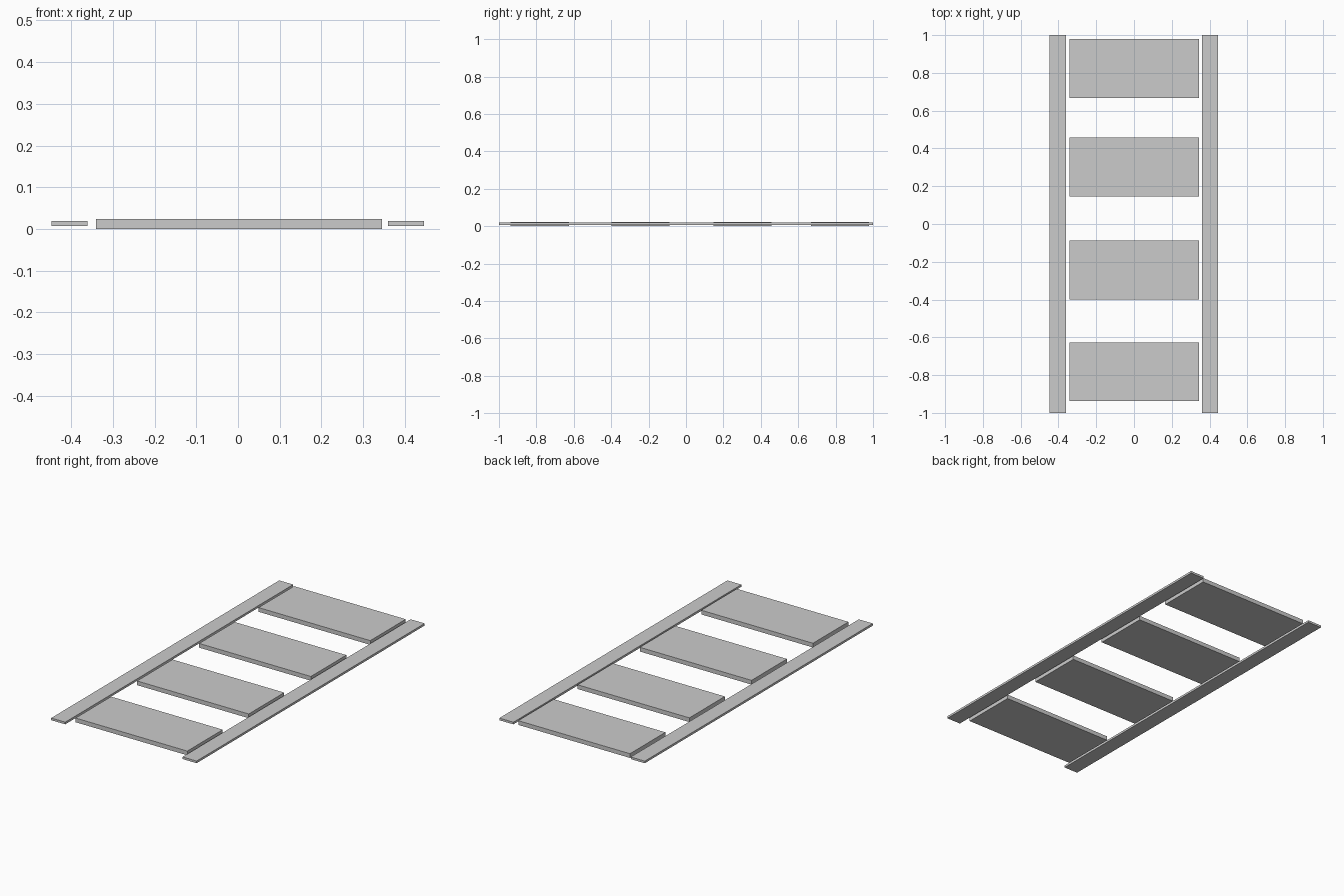
import bpy

if "Cube" in bpy.data.objects:
    bpy.data.objects.remove(bpy.data.objects["Cube"])


def box(name, x, y, z):
    """Add a box spanning the given (min, max) ranges."""
    centre = [(a + b) / 2 for a, b in (x, y, z)]
    bpy.ops.mesh.primitive_cube_add(size=1, location=centre)
    ob = bpy.context.object
    ob.name = name
    ob.scale = [b - a for a, b in (x, y, z)]
    bpy.ops.object.transform_apply(location=False, rotation=False, scale=True)
    return ob


# Two long thin side rails
for side, x in (("left", (-0.447, -0.361)), ("right", (0.360, 0.446))):
    box(f"{side}_rail", x, (-1, 1), (0.007, 0.019))

# Four thicker cross planks, slightly uneven in spacing
PLANK_DEPTH = 0.311
for i, y in enumerate((-0.782, -0.243, 0.302, 0.823), 1):
    box(f"plank_{i}", (-0.341, 0.345),
        (y - PLANK_DEPTH / 2, y + PLANK_DEPTH / 2), (0, 0.0235))
